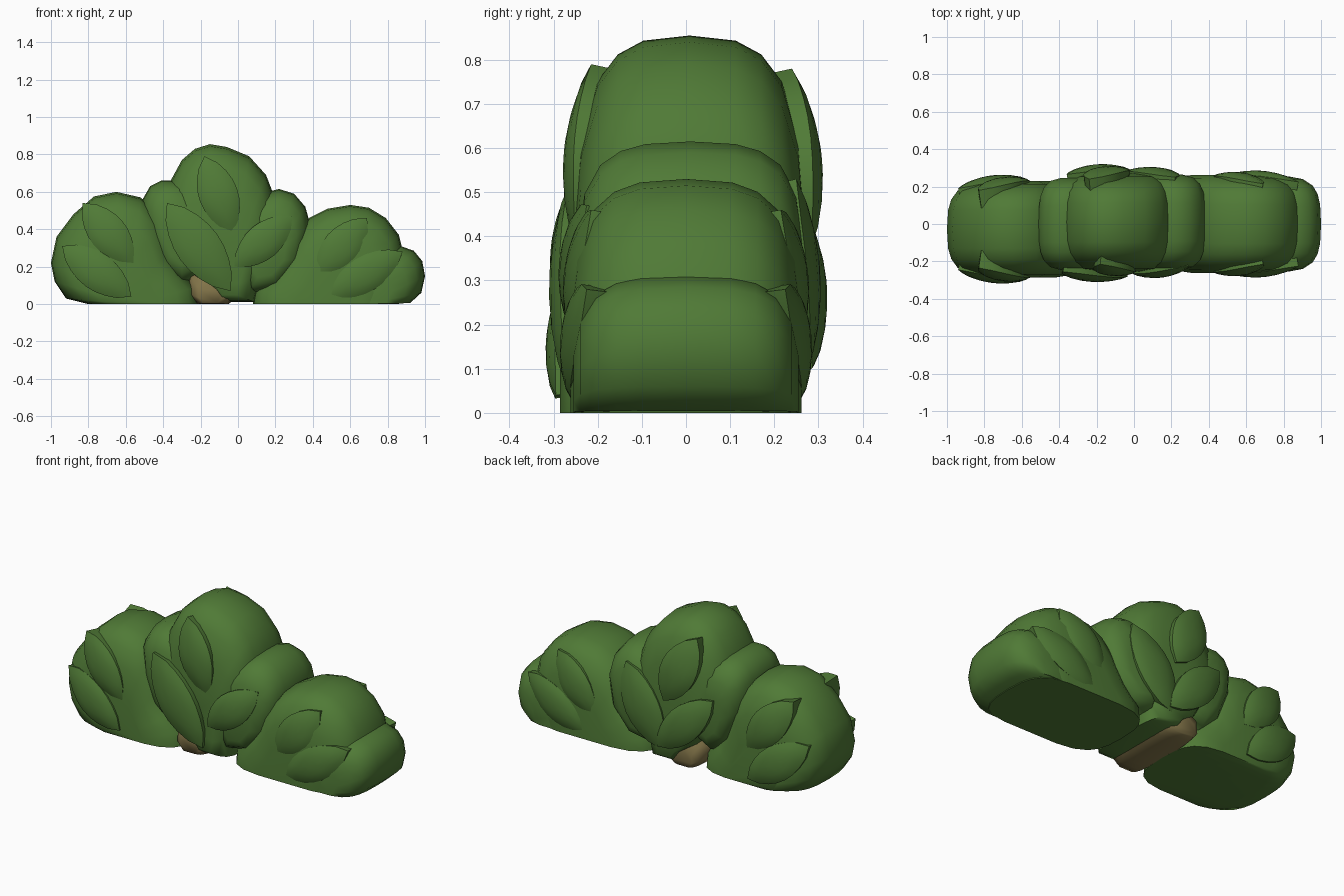
import bpy, bmesh, math

if "Cube" in bpy.data.objects:
    bpy.data.objects.remove(bpy.data.objects["Cube"])


def material(name, rgb):
    m = bpy.data.materials.new(name)
    m.use_nodes = True
    m.diffuse_color = (*rgb, 1)
    bsdf = m.node_tree.nodes["Principled BSDF"]
    bsdf.inputs["Base Color"].default_value = (*rgb, 1)
    bsdf.inputs["Roughness"].default_value = 0.9
    return m


GREEN = material("leaf_green", (0.08, 0.195, 0.037))
BROWN = material("bark_brown", (0.23, 0.18, 0.068))


def loft(name, rings, mat, angle):
    """Bridge rings of equal length and cap both ends."""
    bm = bmesh.new()
    loops = [[bm.verts.new(p) for p in ring] for ring in rings]
    for a, b in zip(loops, loops[1:]):
        for i in range(len(a)):
            j = (i + 1) % len(a)
            bm.faces.new((a[i], a[j], b[j], b[i]))
    bm.faces.new(loops[0])
    bm.faces.new(loops[-1])
    bmesh.ops.recalc_face_normals(bm, faces=bm.faces)
    me = bpy.data.meshes.new(name)
    bm.to_mesh(me)
    bm.free()
    me.materials.append(mat)
    ob = bpy.data.objects.new(name, me)
    bpy.context.collection.objects.link(ob)
    bpy.ops.object.select_all(action="DESELECT")
    ob.select_set(True)
    bpy.context.view_layer.objects.active = ob
    bpy.ops.object.shade_smooth_by_angle(angle=math.radians(angle))


# Depth fraction and outline scale, from the middle to the face of a lobe
ROUNDING = [(0, 1), (0.4, 0.985), (0.62, 0.945), (0.8, 0.865), (0.94, 0.7), (1, 0.45)]


def lobe(name, outline, pivot, depth, shift=0, mat=GREEN):
    """Rounded foliage mass: an outline in x and z that shrinks towards front and back."""
    steps = [(-f, s) for f, s in reversed(ROUNDING[1:])] + ROUNDING
    px, pz = pivot
    loft(name, [[(px + (x - px) * s, shift + f * depth, pz + (z - pz) * s)
                 for x, z in outline] for f, s in steps], mat, 60)


def leaf(name, tip, base, width, tip_y, base_y, side):
    """Domed almond leaf lying on the face of the bush; side is -1 front, 1 back."""
    n = 8
    dx, dz = base[0] - tip[0], base[1] - tip[1]
    length = math.hypot(dx, dz)
    nx, nz = -dz / length, dx / length
    shape = [(i / n, 1) for i in range(n + 1)] + [(i / n, -1) for i in range(n - 1, 0, -1)]

    def ring(scale, lift):
        pts = []
        for t, s in shape:
            w = s * scale * width / 2 * math.sin(math.pi * t) ** 0.7
            u = 0.5 + (t - 0.5) * scale
            y = tip_y + (base_y - tip_y) * u + 0.02 * math.sin(math.pi * u) + lift
            pts.append((tip[0] + dx * u + nx * w, side * y, tip[1] + dz * u + nz * w))
        return pts

    loft(name, [ring(0.9, -0.1), ring(1, 0), ring(0.8, 0.012), ring(0.5, 0.02),
                ring(0.2, 0.024)], GREEN, 50)


# Foliage masses
lobe("right_lobe", [(-0.8, 0), (-0.92, 0.03), (-0.98, 0.12), (-1, 0.22), (-0.97, 0.36),
                    (-0.88, 0.48), (-0.77, 0.575), (-0.65, 0.6), (-0.52, 0.57), (-0.43, 0.48),
                    (-0.37, 0.3), (-0.3, 0.17), (-0.22, 0.09), (-0.21, 0)],
     (-0.58, 0), 0.257, -0.028)
lobe("centre_lobe", [(-0.09, 0.01), (-0.14, 0.08), (-0.24, 0.15), (-0.36, 0.35), (-0.4, 0.5),
                     (-0.36, 0.66), (-0.3, 0.77), (-0.23, 0.83), (-0.15, 0.855), (-0.06, 0.84),
                     (0.06, 0.79), (0.15, 0.69), (0.2, 0.56), (0.18, 0.35), (0.12, 0.15),
                     (0.09, 0.01)], (-0.08, 0.08), 0.262, 0.008)
lobe("right_puff", [(-0.3, 0.1), (-0.42, 0.2), (-0.5, 0.4), (-0.51, 0.56), (-0.47, 0.63),
                    (-0.41, 0.66), (-0.3, 0.66), (-0.15, 0.5), (-0.12, 0.2)], (-0.3, 0.3), 0.245)
lobe("left_puff", [(0.05, 0.05), (-0.04, 0.25), (0.02, 0.48), (0.12, 0.59), (0.22, 0.615),
                   (0.3, 0.59), (0.36, 0.52), (0.385, 0.43), (0.36, 0.25), (0.22, 0.08)],
     (0.15, 0.22), 0.255, 0.01)
lobe("left_lobe", [(0.08, 0), (0.09, 0.08), (0.2, 0.2), (0.3, 0.37), (0.38, 0.46),
                   (0.48, 0.51), (0.6, 0.53), (0.7, 0.515), (0.79, 0.46), (0.86, 0.37),
                   (0.89, 0.25), (0.9, 0.1), (0.86, 0)], (0.5, 0), 0.262)
lobe("left_end_puff", [(0.55, 0), (0.58, 0.2), (0.72, 0.28), (0.87, 0.31), (0.94, 0.285),
                       (0.985, 0.23), (1, 0.15), (0.98, 0.06), (0.92, 0.005)], (0.68, 0), 0.255)

# Trunk showing in the gap between the masses
lobe("trunk", [(-0.22, 0), (-0.27, 0.06), (-0.26, 0.16), (-0.12, 0.24), (0, 0.16),
               (0.02, 0.06), (-0.05, 0)], (-0.16, 0.01), 0.245, 0, BROWN)

# Leaves shared by front and back; the right lobe sits a little forward
for side, face, out in ((-1, "front", 0.035), (1, "back", -0.02)):
    leaf(face + "_right_upper_leaf", (-0.83, 0.54), (-0.56, 0.22), 0.2, 0.2 + out, 0.25 + out, side)
    leaf(face + "_right_lower_leaf", (-0.94, 0.31), (-0.57, 0.04), 0.2, 0.21 + out, 0.26 + out, side)
    leaf(face + "_left_upper_leaf", (0.69, 0.46), (0.42, 0.15), 0.2, 0.215, 0.25, side)
    leaf(face + "_left_lower_leaf", (0.88, 0.28), (0.48, 0.04), 0.19, 0.225, 0.255, side)

# Centre leaves
leaf("front_top_leaf", (-0.18, 0.79), (-0.03, 0.38), 0.21, 0.215, 0.25, -1)
leaf("front_large_leaf", (-0.38, 0.54), (-0.04, 0.07), 0.24, 0.255, 0.275, -1)
leaf("front_side_leaf", (0.29, 0.47), (-0.02, 0.2), 0.19, 0.225, 0.26, -1)
leaf("back_top_leaf", (-0.24, 0.78), (-0.05, 0.38), 0.22, 0.24, 0.285, 1)
leaf("back_large_leaf", (0.22, 0.53), (-0.03, 0.08), 0.24, 0.25, 0.27, 1)
leaf("back_side_leaf", (-0.36, 0.45), (-0.01, 0.1), 0.2, 0.265, 0.285, 1)
